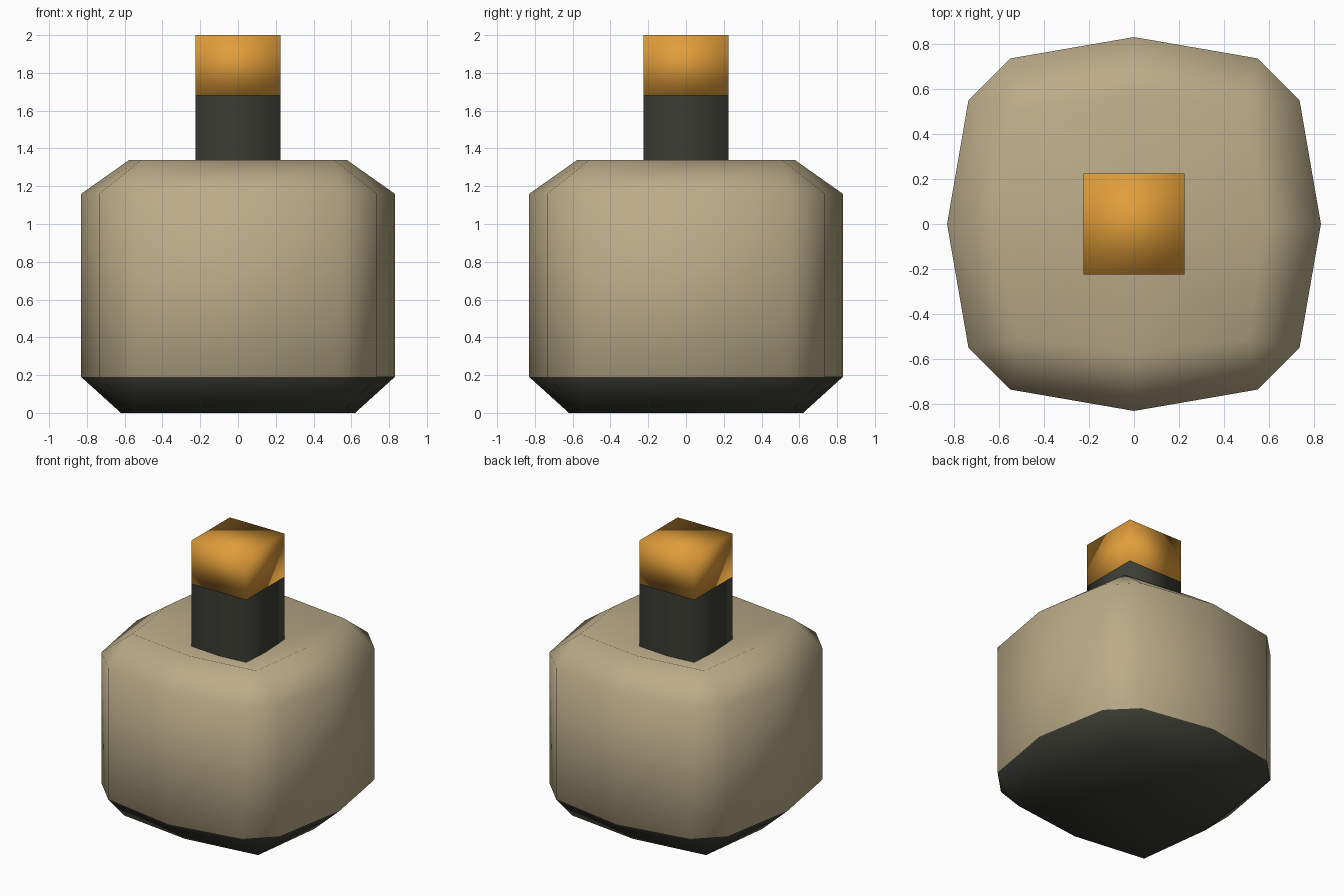
import bpy, bmesh
from mathutils import Matrix

if "Cube" in bpy.data.objects:
    bpy.data.objects.remove(bpy.data.objects["Cube"])


def material(name, rgb):
    m = bpy.data.materials.new(name)
    m.diffuse_color = (*rgb, 1)
    m.use_nodes = True
    m.node_tree.nodes["Principled BSDF"].inputs["Base Color"].default_value = m.diffuse_color
    return m


TAN = material("tan", (0.50, 0.41, 0.25))
DARK = material("dark charcoal", (0.045, 0.046, 0.036))
GOLD = material("amber", (0.75, 0.34, 0.042))


def finish(bm, name, mats):
    for f in bm.faces:
        f.smooth = True
    bmesh.ops.recalc_face_normals(bm, faces=bm.faces)
    me = bpy.data.meshes.new(name)
    bm.to_mesh(me)
    bm.free()
    for m in mats:
        me.materials.append(m)
    ob = bpy.data.objects.new(name, me)
    bpy.context.collection.objects.link(ob)
    return ob


def four_fold(bm, points, z):
    """Ring of vertices made by turning one side's points four times."""
    turns = [(1, 0, 0, 1), (0, -1, 1, 0), (-1, 0, 0, -1), (0, 1, -1, 0)]
    return [bm.verts.new((a * x + b * y, c * x + d * y, z))
            for a, b, c, d in turns for x, y in points]


# Body: rounded-square jar with chamfered shoulders and a sunken top
bm = bmesh.new()
side = [(0.83, 0), (0.735, 0.55), (0.55, 0.735)]      # mid-side, two corner points
foot = four_fold(bm, [(0.62, 0), (0.55, 0.55)], 0)
low = four_fold(bm, side, 0.19)
high = four_fold(bm, side, 1.16)
rim = four_fold(bm, [(0.575, 0), (0.51, 0.51)], 1.34)
centre = bm.verts.new((0, 0, 1.12))
for i in range(12):
    j = (i + 1) % 12
    bm.faces.new((low[i], low[j], high[j], high[i]))
for q in range(4):
    m, a, b, n = 3 * q, 3 * q + 1, 3 * q + 2, (3 * q + 3) % 12
    s, c, t = 2 * q, 2 * q + 1, (2 * q + 2) % 8
    for big, small in ((high, rim), (low, foot)):
        bm.faces.new((big[m], big[a], small[c], small[s]))
        bm.faces.new((big[a], big[b], small[c]))
        bm.faces.new((big[b], big[n], small[t], small[c]))
for i in range(8):
    bm.faces.new((rim[i], rim[(i + 1) % 8], centre))
bm.faces.new(foot)
# Dark base below the lower chamfer line
for f in bm.faces:
    f.material_index = 1 if f.calc_center_median().z < 0.185 else 0
finish(bm, "body", [TAN, DARK])


def block(name, z0, z1, mat, capped):
    bm = bmesh.new()
    bmesh.ops.create_cube(bm, size=1, matrix=Matrix.Translation((0, 0, (z0 + z1) / 2))
                          @ Matrix.Diagonal((0.45, 0.45, z1 - z0, 1)))
    if not capped:
        ends = [f for f in bm.faces if abs(f.normal.z) > 0.9]
        bmesh.ops.delete(bm, geom=ends, context='FACES_ONLY')
    finish(bm, name, [mat])


# Neck and cap
block("neck", 1.14, 1.68, DARK, False)
block("cap", 1.68, 2.0, GOLD, True)
